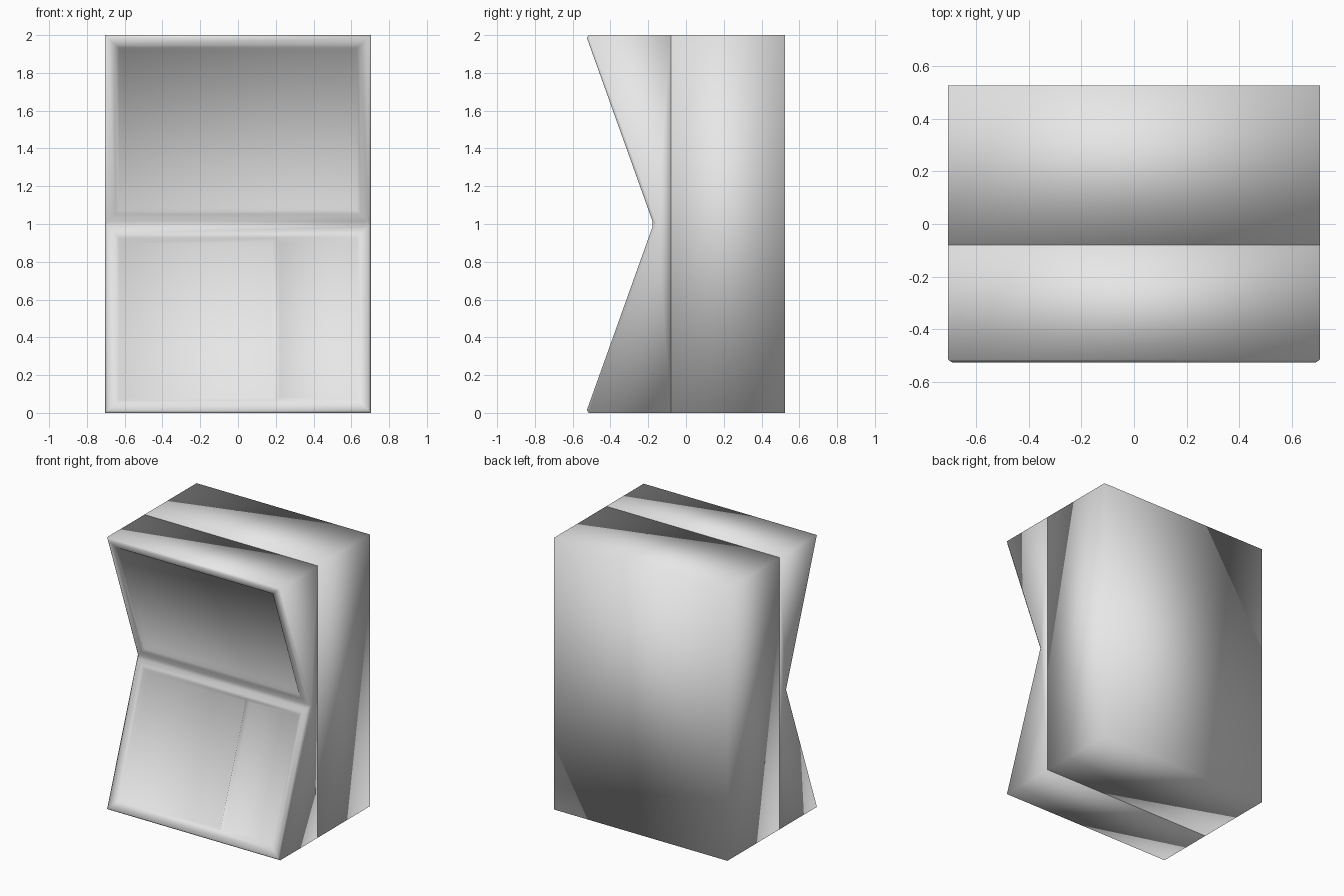
import bpy, bmesh

cube = bpy.data.objects.get("Cube")
if cube:
    bpy.data.objects.remove(cube, do_unlink=True)

HALF = 0.705      # half width of the cabinet
SEAM = -0.08      # where the front section meets the rear box

grey = bpy.data.materials.new("light grey")
grey.use_nodes = True
colour = (0.8, 0.8, 0.8, 1)
grey.diffuse_color = colour
grey.node_tree.nodes["Principled BSDF"].inputs["Base Color"].default_value = colour


def prism(profile):
    """Extrude a (y, z) outline across the full width."""
    bm = bmesh.new()
    face = bm.faces.new([bm.verts.new((-HALF, y, z)) for y, z in profile])
    side = bmesh.ops.extrude_face_region(bm, geom=[face])["geom"]
    moved = [v for v in side if isinstance(v, bmesh.types.BMVert)]
    bmesh.ops.translate(bm, verts=moved, vec=(2 * HALF, 0, 0))
    bmesh.ops.recalc_face_normals(bm, faces=bm.faces)
    return bm


def finish(bm, name):
    mesh = bpy.data.meshes.new(name)
    bm.to_mesh(mesh)
    bm.free()
    mesh.materials.append(grey)
    mesh.shade_smooth()
    obj = bpy.data.objects.new(name, mesh)
    bpy.context.collection.objects.link(obj)
    return obj


def inset(bm, face, width, depth):
    bmesh.ops.inset_region(bm, faces=[face], thickness=width, depth=depth,
                           use_even_offset=True, use_boundary=True)


# Rear box
finish(prism([(SEAM, 0), (0.525, 0), (0.525, 2), (SEAM, 2)]), "rear_box")

# Front section with a pinched waist
bm = prism([(SEAM, 0), (-0.53, 0), (-0.172, 1), (-0.53, 2), (SEAM, 2)])


def front_faces():
    found = [f for f in bm.faces if f.normal.y < -0.5 and f.calc_area() > 0.5]
    return sorted(found, key=lambda f: f.calc_center_median().z)


# Chamfer around both sloping faces
rim = {e for f in front_faces() for e in f.edges}
bmesh.ops.bevel(bm, geom=list(rim), offset=0.015, segments=1, affect='EDGES')
bm.normal_update()

# Raised frames, then softly stepped recesses
lower, upper = front_faces()
for panel in (lower, upper):
    inset(bm, panel, 0.04, 0)
    inset(bm, panel, 0.02, -0.01)

# Divider splits the lower recess in two
cut = bmesh.ops.bisect_plane(
    bm, geom=[lower, *lower.edges, *lower.verts], dist=0.0001,
    plane_co=(0.2, 0, 0), plane_no=(1, 0, 0))
floors = [g for g in cut["geom"] if isinstance(g, bmesh.types.BMFace)]
bm.normal_update()
bmesh.ops.inset_individual(bm, faces=floors + [upper], thickness=0.022,
                           depth=-0.022, use_even_offset=True)
finish(bm, "front_section")
